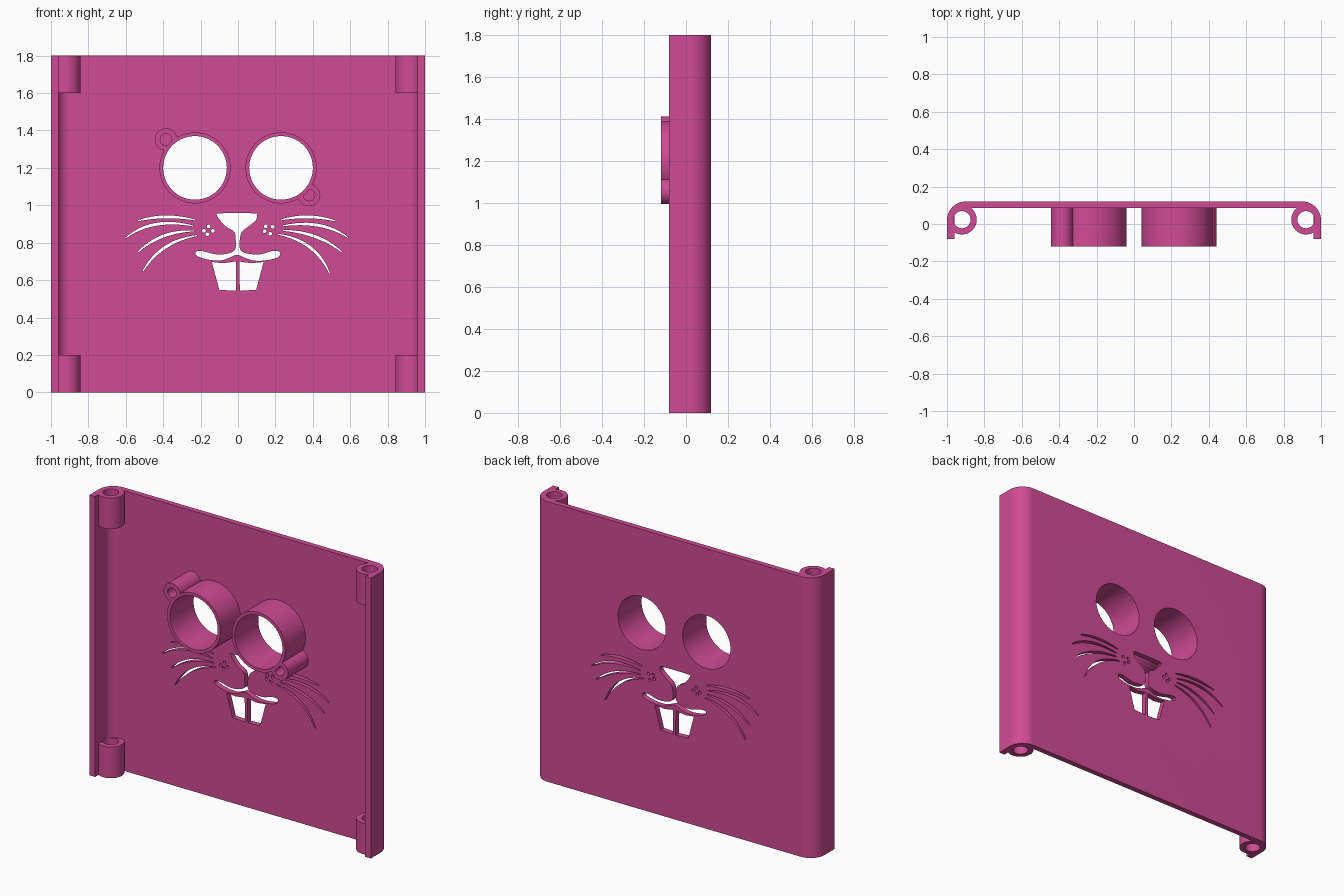
import bpy, bmesh, math
from mathutils import Vector

if "Cube" in bpy.data.objects:
    bpy.data.objects.remove(bpy.data.objects["Cube"])

pink = bpy.data.materials.new("pink plastic")
pink.diffuse_color = (0.63, 0.07, 0.30, 1)
pink.use_nodes = True
pink.node_tree.nodes["Principled BSDF"].inputs["Base Color"].default_value = pink.diffuse_color


def prism(name, outlines, axis, lo, hi):
    """Extrude closed 2D outlines along z (points are x,y) or y (points are x,z)."""
    bm = bmesh.new()
    for pts in outlines:
        put = (lambda p, h: (p[0], p[1], h)) if axis == 'z' else (lambda p, h: (p[0], h, p[1]))
        a = [bm.verts.new(put(p, lo)) for p in pts]
        b = [bm.verts.new(put(p, hi)) for p in pts]
        bm.faces.new(a)
        bm.faces.new(b[::-1])
        for i in range(len(pts)):
            j = (i + 1) % len(pts)
            bm.faces.new((a[j], a[i], b[i], b[j]))
    bmesh.ops.recalc_face_normals(bm, faces=bm.faces)
    me = bpy.data.meshes.new(name)
    bm.to_mesh(me)
    bm.free()
    me.materials.append(pink)
    ob = bpy.data.objects.new(name, me)
    bpy.context.collection.objects.link(ob)
    return ob


def cut(ob, cutters):
    bpy.context.view_layer.objects.active = ob
    for c in cutters:
        m = ob.modifiers.new("cut", 'BOOLEAN')
        m.operation, m.solver, m.object = 'DIFFERENCE', 'EXACT', c
        bpy.ops.object.modifier_apply(modifier=m.name)
        bpy.data.objects.remove(c)


def smooth(ob):
    bpy.ops.object.select_all(action='DESELECT')
    ob.select_set(True)
    bpy.context.view_layer.objects.active = ob
    bpy.ops.object.shade_smooth_by_angle(angle=math.radians(30))


def arc(cx, cy, r, a0=0, a1=360, n=64):
    full = a1 - a0 == 360
    return [(cx + r * math.cos(math.radians(a0 + (a1 - a0) * i / n)),
             cy + r * math.sin(math.radians(a0 + (a1 - a0) * i / n)))
            for i in range(n if full else n + 1)]


def loop_curve(pts, n=4):
    """Closed smooth curve through points."""
    out, k = [], len(pts)
    for i in range(k):
        p0, p1, p2, p3 = (Vector(pts[(i + d) % k]) for d in (-1, 0, 1, 2))
        for s in range(n):
            t = s / n
            out.append(tuple(0.5 * (2 * p1 + (p2 - p0) * t + (2 * p0 - 5 * p1 + 4 * p2 - p3) * t * t
                                    + (3 * p1 - p0 - 3 * p2 + p3) * t ** 3)))
    return out


def whisker(a, m, b, w=0.008, n=12):
    """Tapered sliver through three points."""
    a, m, b = Vector(a), Vector(m), Vector(b)
    c = 2 * m - (a + b) / 2
    up, down = [], []
    for i in range(n + 1):
        t = i / n
        p = (1 - t) ** 2 * a + 2 * t * (1 - t) * c + t * t * b
        d = ((1 - t) * (c - a) + t * (b - c)).normalized()
        h = w * (0.35 + 0.65 * math.sin(math.pi * t))
        up.append(tuple(p + Vector((-d.y, d.x)) * h))
        down.append(tuple(p - Vector((-d.y, d.x)) * h))
    return up + down[::-1]


# Panel with rolled side rails
half = [(-0.96, 0.02), (-0.96, -0.08), (-1, -0.08)] + arc(-0.9, 0.02, 0.1, 180, 90, 20)
inner = arc(-0.9, 0.02, 0.065, 90, 157, 14)
left = inner + half
right = [(-x, y) for x, y in left[::-1]]
panel = prism("panel", [left + right], 'z', 0, 1.8)

# Face cutouts
eyes = [(-0.23, 1.2), (0.23, 1.2)]
nose_mouth = [(-0.112, 0.945), (-0.095, 0.957), (0.085, 0.957), (0.1, 0.945), (0.095, 0.92),
              (0.06, 0.89), (0.022, 0.86), (0.01, 0.82), (0.011, 0.765), (0.05, 0.742),
              (0.12, 0.738), (0.18, 0.755), (0.222, 0.752), (0.218, 0.725), (0.16, 0.707),
              (0.09, 0.704), (0.04, 0.718), (-0.005, 0.735), (-0.05, 0.718), (-0.1, 0.704),
              (-0.17, 0.712), (-0.22, 0.73), (-0.225, 0.752), (-0.19, 0.755), (-0.12, 0.738),
              (-0.055, 0.742), (-0.015, 0.765), (-0.013, 0.82), (-0.022, 0.86), (-0.07, 0.89)]
teeth = [[(-0.14, 0.697), (-0.08, 0.69), (-0.012, 0.7), (-0.01, 0.543), (-0.1, 0.548)],
         [(0.007, 0.7), (0.07, 0.69), (0.137, 0.697), (0.097, 0.548), (0.01, 0.543)]]
whiskers = [whisker(*w) for w in (
    ((-0.535, 0.917), (-0.39, 0.938), (-0.23, 0.922)),
    ((-0.6, 0.826), (-0.44, 0.898), (-0.24, 0.89)),
    ((-0.535, 0.75), (-0.4, 0.835), (-0.235, 0.863)),
    ((-0.508, 0.648), (-0.39, 0.775), (-0.22, 0.838)),
    ((0.23, 0.922), (0.375, 0.938), (0.52, 0.917)),
    ((0.24, 0.89), (0.43, 0.893), (0.588, 0.828)),
    ((0.24, 0.866), (0.415, 0.832), (0.555, 0.75)),
    ((0.215, 0.845), (0.385, 0.775), (0.49, 0.635)))]
dots = [arc(x, z, 0.01, n=16) for x, z in (
    (-0.157, 0.887), (-0.182, 0.863), (-0.134, 0.863), (-0.163, 0.845),
    (0.148, 0.887), (0.185, 0.885), (0.142, 0.862), (0.172, 0.858 - 0.01))]
holes = [arc(x, z, 0.17, n=96) for x, z in eyes] + [loop_curve(nose_mouth)] + teeth + whiskers + dots
cut(panel, [prism("cutter", holes, 'y', 0.0, 0.2)])

# Hinge sockets at the four corners
hinges = [(sx, z) for sx in (-1, 1) for z in (0, 1.6)]
for sx, z in hinges:
    bore = arc(sx * 0.92, 0.023, 0.046, n=48)
    cut(panel, [prism("cutter", [bore], 'z', z - 0.01, z + 0.21)])
    socket = prism("hinge_socket", [arc(sx * 0.92, 0.023, 0.079)], 'z', z, z + 0.2)
    cut(socket, [prism("cutter", [bore], 'z', z - 0.1, z + 0.3)])
    smooth(socket)
smooth(panel)

# Eye tubes, each with a small blind side tube
for (x, z), (px, pz) in zip(eyes, [(-0.385, 1.352), (0.38, 1.055)]):
    tube = prism("eye_tube", [arc(x, z, 0.19, n=96)], 'y', -0.12, 0.1)
    cut(tube, [prism("cutter", [arc(x, z, 0.17, n=96)], 'y', -0.2, 0.2)])
    smooth(tube)
    pin = prism("pin_tube", [arc(px, pz, 0.06, n=48)], 'y', -0.12, 0.1)
    cut(pin, [prism("cutter", [arc(px, pz, 0.031, n=32)], 'y', -0.2, 0.2),
              prism("cutter", [arc(x, z, 0.18, n=96)], 'y', -0.2, 0.2)])
    smooth(pin)
